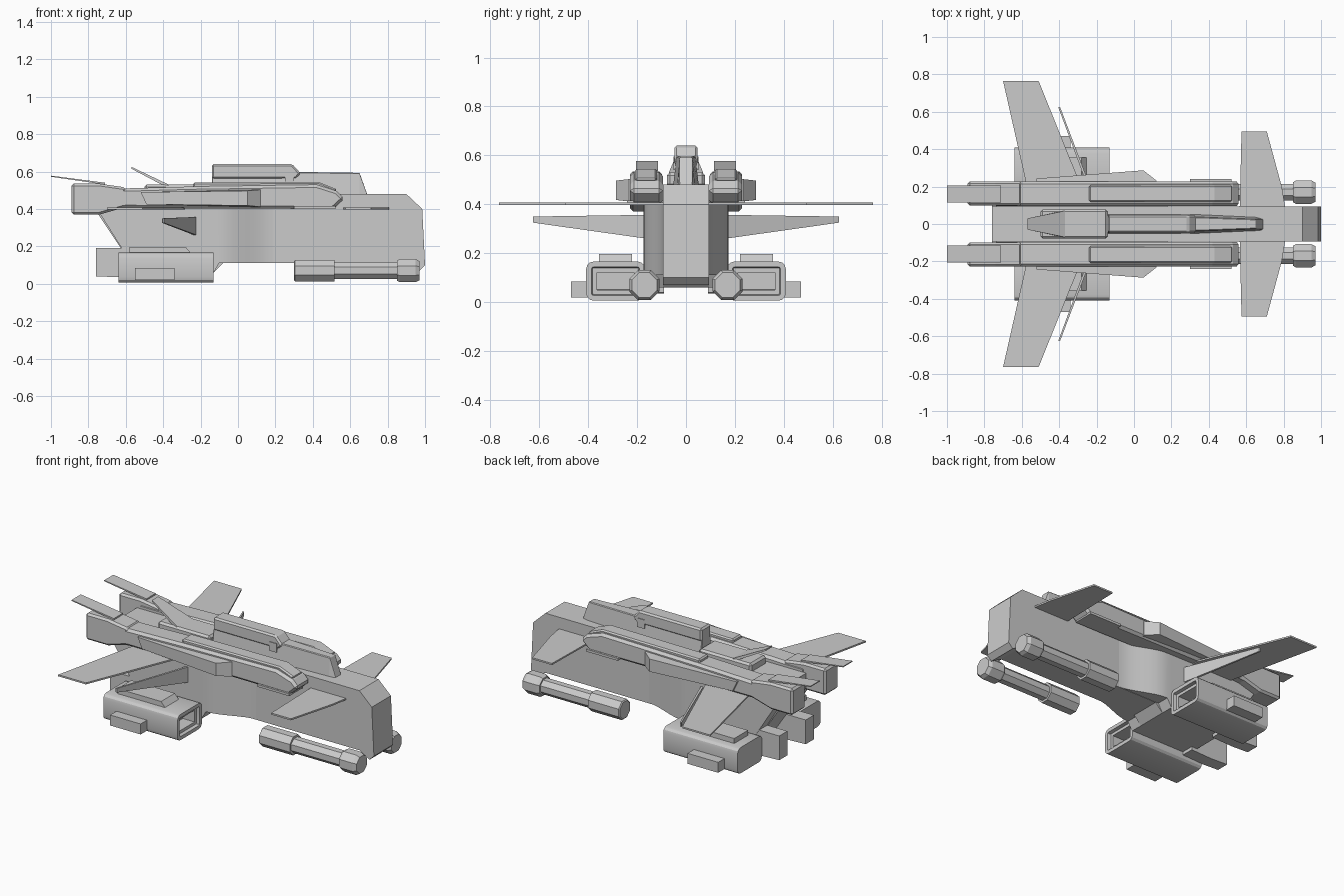
import bpy, bmesh, math
from mathutils import Vector, Matrix


def finish(name, bm, mirror=False, bevel=0.0, smooth=False):
    bmesh.ops.recalc_face_normals(bm, faces=bm.faces)
    me = bpy.data.meshes.new(name)
    bm.to_mesh(me)
    bm.free()
    ob = bpy.data.objects.new(name, me)
    bpy.context.collection.objects.link(ob)
    if bevel:
        m = ob.modifiers.new("Bevel", 'BEVEL')
        m.width, m.segments, m.limit_method = bevel, 1, 'ANGLE'
    if mirror:
        m = ob.modifiers.new("Mirror", 'MIRROR')
        m.use_axis = (False, True, False)
    if smooth:
        bpy.ops.object.select_all(action='DESELECT')
        ob.select_set(True)
        bpy.context.view_layer.objects.active = ob
        bpy.ops.object.shade_smooth_by_angle(angle=math.radians(25))
    return ob


def loft(name, rings, **kw):
    """Skin a series of equal-length closed rings and cap both ends."""
    bm = bmesh.new()
    vs = [[bm.verts.new(p) for p in r] for r in rings]
    n = len(rings[0])
    for a, b in zip(vs, vs[1:]):
        for i in range(n):
            j = (i + 1) % n
            bm.faces.new((a[i], a[j], b[j], b[i]))
    bm.faces.new(vs[0])
    bm.faces.new(vs[-1][::-1])
    return finish(name, bm, **kw)


def side_prism(name, pts, y0, y1, **kw):
    return loft(name, [[(x, y, z) for x, z in pts] for y in (y0, y1)], **kw)


def plan_prism(name, pts, z0, z1, **kw):
    return loft(name, [[(x, y, z) for x, y in pts] for z in (z0, z1)], **kw)


def box(name, x, y, z, **kw):
    return plan_prism(name, [(x[0], y[0]), (x[1], y[0]), (x[1], y[1]), (x[0], y[1])], *z, **kw)


# Central hull slab with chamfered nose and raked tail
side_prism("hull_core", [(-0.76, 0.48), (0.9, 0.48), (0.985, 0.40), (1.0, 0.10), (0.97, 0.07),
                         (0.90, 0.11), (-0.08, 0.11), (-0.13, 0.06), (-0.54, 0.06), (-0.76, 0.39)],
           -0.094, 0.094)

# Wider rear hull, flaring smoothly out of the slab
rings = []
for i in range(9):
    t = i / 8
    w = 0.093 + 0.08 * t * t * (3 - 2 * t)
    rings.append((0.20 - 0.30 * t, w, 0.112))
rings += [(-0.13, 0.173, 0.06), (-0.54, 0.173, 0.06), (-0.735, 0.173, 0.37)]
loft("hull_flare", [[(x, -w, b), (x, w, b), (x, w, 0.42), (x, -w, 0.42)] for x, w, b in rings],
     smooth=True)

# Upper nacelles
side_prism("nacelle", [(-0.75, 0.51), (-0.6, 0.51), (-0.24, 0.52), (0.42, 0.53), (0.53, 0.495),
                       (0.57, 0.455), (0.51, 0.40), (-0.6, 0.405), (-0.75, 0.39)],
           0.095, 0.228, mirror=True, bevel=0.015)
side_prism("nacelle_top_cover", [(-0.24, 0.51), (-0.24, 0.54), (0.43, 0.545), (0.53, 0.505), (0.5, 0.48)],
           0.118, 0.208, mirror=True, bevel=0.008)
side_prism("nacelle_exhaust", [(-0.89, 0.37), (-0.89, 0.535), (-0.74, 0.535), (-0.6, 0.515),
                               (-0.6, 0.41), (-0.74, 0.37)],
           0.098, 0.228, mirror=True, bevel=0.012)
side_prism("tail_plate", [(-1.0, 0.572), (-1.0, 0.578), (-0.71, 0.54), (-0.71, 0.53)],
           0.115, 0.205, mirror=True)
box("nacelle_vent", (0.3, 0.52), (0.11, 0.24), (0.40, 0.415), mirror=True)

# Wedge armour on the nacelle sides
loft("nacelle_side_armour",
     [[(-0.52, 0.22, 0.49), (-0.52, 0.243, 0.49), (-0.49, 0.243, 0.425), (-0.49, 0.22, 0.425)],
      [(0.05, 0.22, 0.503), (0.05, 0.287, 0.497), (0.05, 0.287, 0.418), (0.05, 0.22, 0.412)],
      [(0.12, 0.22, 0.505), (0.12, 0.232, 0.503), (0.12, 0.232, 0.412), (0.12, 0.22, 0.41)]],
     mirror=True)

# Dorsal spine, low front part and taller rear part
spine = [(-0.14, 0.048, 0.59), (0.3, 0.048, 0.598), (0.65, 0.032, 0.593), (0.69, 0.03, 0.48)]
loft("spine_base", [[(x, -w - 0.006, 0.46), (x, w + 0.006, 0.46), (x, w * 0.8, z), (x, -w * 0.8, z)]
                    for x, w, z in spine], bevel=0.004)
side_prism("spine_ridge", [(-0.14, 0.56), (-0.14, 0.64), (0.29, 0.64), (0.335, 0.59), (0.31, 0.56)],
           -0.048, 0.048, bevel=0.01)
box("spine_sensor", (0.25, 0.30), (-0.052, 0.052), (0.54, 0.595))
box("rear_deck", (-0.5, -0.14), (-0.078, 0.078), (0.47, 0.53), bevel=0.012)
loft("dorsal_fin", [[(-0.57, -0.03, 0.625), (-0.57, 0.03, 0.625), (-0.57, 0.03, 0.615), (-0.57, -0.03, 0.615)],
                    [(-0.37, -0.07, 0.53), (-0.37, 0.07, 0.53), (-0.38, 0.07, 0.515), (-0.38, -0.07, 0.515)]])

# Main wings and canards
plan_prism("main_wing", [(-0.70, 0.765), (-0.51, 0.765), (-0.29, 0.22), (-0.28, 0.1), (-0.55, 0.1)],
           0.398, 0.408, mirror=True)
plan_prism("canard", [(0.575, 0.495), (0.71, 0.495), (0.79, 0.2), (0.81, 0.08), (0.565, 0.08)],
           0.398, 0.408, mirror=True)

# Upright swept strut blades below the wings
loft("strut_blade", [[(-0.23, 0.15, 0.258), (-0.215, 0.15, 0.258), (-0.215, 0.15, 0.357), (-0.23, 0.15, 0.357)],
                     [(-0.405, 0.625, 0.325), (-0.395, 0.625, 0.325), (-0.395, 0.625, 0.35), (-0.405, 0.625, 0.35)]],
     mirror=True)

# Lower engine pods with recessed intakes
bm = bmesh.new()
bmesh.ops.create_cube(bm, size=1, matrix=Matrix.Translation((-0.385, 0.288, 0.086))
                      @ Matrix.Diagonal((0.51, 0.24, 0.16, 1)))
long_edges = [e for e in bm.edges if abs((e.verts[0].co - e.verts[1].co).x) > 0.4]
bmesh.ops.bevel(bm, geom=long_edges, offset=0.03, segments=3, profile=0.5, affect='EDGES')
front = [max(bm.faces, key=lambda f: f.normal.x)]
for thick, depth in ((0.022, 0), (0.004, -0.02), (0.018, 0), (0.004, -0.08)):
    bmesh.ops.inset_region(bm, faces=front, thickness=thick, depth=depth)
finish("engine_pod", bm, mirror=True, smooth=True)
side_prism("engine_top_block", [(-0.58, 0.15), (-0.58, 0.197), (-0.28, 0.197), (-0.24, 0.15)],
           0.22, 0.355, mirror=True)
box("engine_side_block", (-0.55, -0.34), (0.39, 0.47), (0.02, 0.085), mirror=True)
side_prism("tail_block", [(-0.76, 0.04), (-0.76, 0.19), (-0.5, 0.19), (-0.5, 0.04), (-0.64, 0.035)],
           0.09, 0.17, mirror=True)

# Octagonal guns along the nose
gun = [(0.30, 0.055), (0.305, 0.062), (0.515, 0.062), (0.515, 0.048), (0.85, 0.048),
       (0.85, 0.058), (0.865, 0.067), (0.95, 0.067), (0.97, 0.055)]
loft("gun", [[(x, 0.17 + r * math.cos(math.pi * (k + 0.5) / 4), 0.07 + r * math.sin(math.pi * (k + 0.5) / 4))
              for k in range(8)] for x, r in gun], mirror=True)
